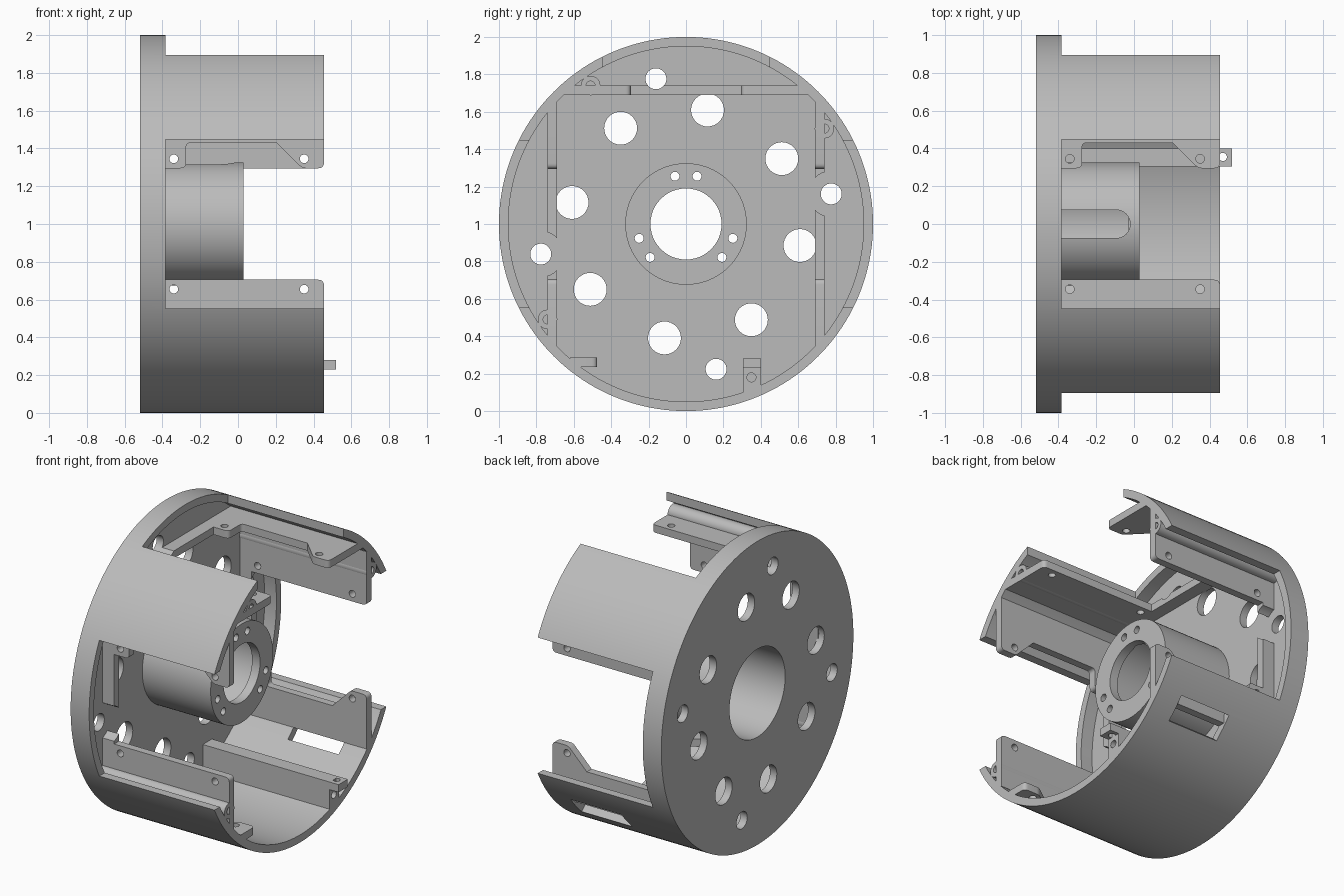
import bpy, bmesh
from math import sin, cos, radians
from mathutils import Matrix, Vector

if "Cube" in bpy.data.objects:
    bpy.data.objects.remove(bpy.data.objects["Cube"])

grey = bpy.data.materials.new("plain_grey")
grey.use_nodes = True
grey.diffuse_color = (0.5, 0.5, 0.5, 1)
grey.node_tree.nodes["Principled BSDF"].inputs["Base Color"].default_value = (0.5, 0.5, 0.5, 1)

FLOOR, LIP, END = -0.47, -0.385, 0.455   # floor, rim edge and open end along the axis
parts = []


def turn(angle):
    """Placement turned about the drum axis."""
    return Matrix.Translation((0, 0, 1)) @ Matrix.Rotation(radians(angle), 4, 'X')


def make(name, bm):
    bmesh.ops.recalc_face_normals(bm, faces=bm.faces)
    mesh = bpy.data.meshes.new(name)
    bm.to_mesh(mesh)
    bm.free()
    mesh.materials.append(grey)
    obj = bpy.data.objects.new(name, mesh)
    bpy.context.collection.objects.link(obj)
    return obj


def prism(name, points, low, high, place):
    """Extrude a flat outline; place maps (u, v, w) to the model."""
    bm = bmesh.new()
    a = [bm.verts.new(place(u, v, low)) for u, v in points]
    b = [bm.verts.new(place(u, v, high)) for u, v in points]
    bm.faces.new(a)
    bm.faces.new(b)
    for i in range(len(a)):
        j = (i + 1) % len(a)
        bm.faces.new((a[i], a[j], b[j], b[i]))
    return make(name, bm)


def box(name, x, y, z, angle=0):
    corners = [(x[0], y[0]), (x[1], y[0]), (x[1], y[1]), (x[0], y[1])]
    return prism(name, corners, *z, lambda u, v, w: turn(angle) @ Vector((u, v, w)))


def rod(name, radius, x0, x1, y=0, z=0, angle=0, sides=32):
    """Cylinder along the drum axis."""
    ring = [(y + radius * cos(radians(360 * i / sides)),
             z + radius * sin(radians(360 * i / sides))) for i in range(sides)]
    return prism(name, ring, x0, x1, lambda u, v, w: turn(angle) @ Vector((w, u, v)))


def cut(obj, *cutters):
    for c in cutters:
        c.hide_render = True
        mod = obj.modifiers.new("cut", 'BOOLEAN')
        mod.operation, mod.solver, mod.object = 'DIFFERENCE', 'EXACT', c
        bpy.context.view_layer.objects.active = obj
        bpy.ops.object.modifier_apply(modifier=mod.name)
        bpy.data.objects.remove(c)


def rounded(corners):
    """Outline with chosen corners rounded: (x, t, radius)."""
    out = []
    for i, (x, t, r) in enumerate(corners):
        p = Vector((x, t))
        if r == 0:
            out.append(p)
            continue
        before = Vector(corners[i - 1][:2])
        after = Vector(corners[(i + 1) % len(corners)][:2])
        a = p + (before - p).normalized() * r
        b = p + (after - p).normalized() * r
        for k in range(6):
            s = k / 5
            out.append(a * (1 - s) ** 2 + p * 2 * s * (1 - s) + b * s * s)
    return [tuple(p) for p in out]


def flange(name, angle, edge, root, inner, outer, notch=None):
    """Mounting strip along the drum, optionally notched between two ears."""
    side = 1 if root > 0 else -1
    outline = [(FLOOR - 0.01, root, 0), (FLOOR - 0.01, edge, 0)]
    if notch:
        outline += [(-0.275, edge, 0.03), (-0.275, notch, 0.025),
                    (0.205, notch, 0), (0.34, edge, 0.02)]
    outline += [(END, edge, 0.03), (END, root, 0)]
    m = turn(angle)
    obj = prism(name, rounded(outline), inner, outer,
                lambda u, v, w: m @ Vector((u, w, -v)))
    mid = edge + side * 0.05
    for x in (-0.34, 0.35):
        hole = [(x + 0.023 * cos(radians(i * 20)), mid + 0.023 * sin(radians(i * 20)))
                for i in range(18)]
        cut(obj, prism("drill", hole, inner - 0.05, outer + 0.05,
                       lambda u, v, w: m @ Vector((u, w, -v))))
    parts.append(obj)


# Drum: closed back, thin wall, three open windows
drum = rod("drum", 1, -0.52, END, sides=160)
cut(drum, rod("hollow", 0.95, FLOOR, 1, sides=160),
    rod("bore", 0.29, -0.6, 0, sides=64))
for a in (0, 90, 180):
    cut(drum, box("window", (LIP, 1), (0.75, 1.2), (-0.447, 0.447), a))
for i in range(8):
    cut(drum, rod("big_hole", 0.088, -0.6, -0.4, 0.62, 0, 79.3 + 45 * i))
for i in range(4):
    cut(drum, rod("small_hole", 0.056, -0.6, -0.4, 0.793, 0, 11.7 + 90 * i))
cut(drum, box("slot", (-0.08, 0.29), (0.85, 1.1), (-0.085, 0.085), -43))
parts.append(drum)

# Hub: hollow, with a flanged end, bolt holes and a cable slot on top
hub = rod("hub", 0.325, FLOOR - 0.01, 0.028, sides=80)
cut(hub, rod("bore", 0.29, -0.6, -0.03, sides=64), rod("shaft_hole", 0.19, -0.1, 0.1, sides=48))
for a in (90, 210, 330):
    for d in (-13, 13):
        cut(hub, rod("bolt_hole", 0.024, -0.1, 0.1, 0.262, 0, a + d, 20))
slot = [(-0.6, -0.075), (-0.6, 0.075)]
slot += [(-0.095 + 0.075 * sin(radians(t)), 0.075 * cos(radians(t))) for t in range(0, 181, 15)]
cut(hub, prism("cable_slot", slot, 0.15, 0.5, lambda u, v, w: turn(0) @ Vector((u, v, w))))
parts.append(hub)

# Window frames: two flanges, a low rib and a screw boss each
for label, a in (("left", 0), ("top", 90), ("right", 180)):
    flange(label + "_notched_flange", a, 0.295, 0.65, 0.69, 0.74, 0.43)
    flange(label + "_plain_flange", a, -0.295, -0.65, 0.69, 0.74)
    rib = box(label + "_rib", (FLOOR - 0.01, LIP), (0.69, 0.74), (-0.295, 0.295), a)
    gap = 0.056 if a == 90 else 0.122
    cut(rib, rod("clearance", gap, -0.6, 0, 0.793 * cos(radians(11.7)),
                 0.793 * sin(radians(11.7)), a))
    parts.append(rib)
    boss = rod(label + "_boss", 0.052, FLOOR - 0.01, END, 0.74, 0.51, a)
    cut(boss, rod("screw_hole", 0.024, 0.2, 0.6, 0.74, 0.51, a))
    parts.append(boss)

# Bottom supports: one notched flange, one bar with a screw hole and end tab
flange("bottom_flange", -90, 0.475, 0.62, 0.715, 0.765, 0.575)
bar = box("bottom_bar", (FLOOR - 0.01, END), (0.305, 0.4), (-0.9, -0.72))
cut(bar, rod("screw_hole", 0.024, 0.2, 0.6, 0.35, -0.82))
tab = box("bar_tab", (END - 0.01, 0.52), (0.305, 0.4), (-0.77, -0.72))
pin = [(0.47 + 0.022 * cos(radians(i * 20)), 0.355 + 0.022 * sin(radians(i * 20)))
       for i in range(18)]
cut(tab, prism("drill", pin, -0.9, -0.6, lambda u, v, w: turn(0) @ Vector((u, v, w))))
parts += [bar, tab]

# Smooth the round faces, keep the edges crisp
bpy.ops.object.select_all(action='DESELECT')
for p in parts:
    p.select_set(True)
bpy.context.view_layer.objects.active = drum
bpy.ops.object.shade_smooth_by_angle(angle=radians(30))
